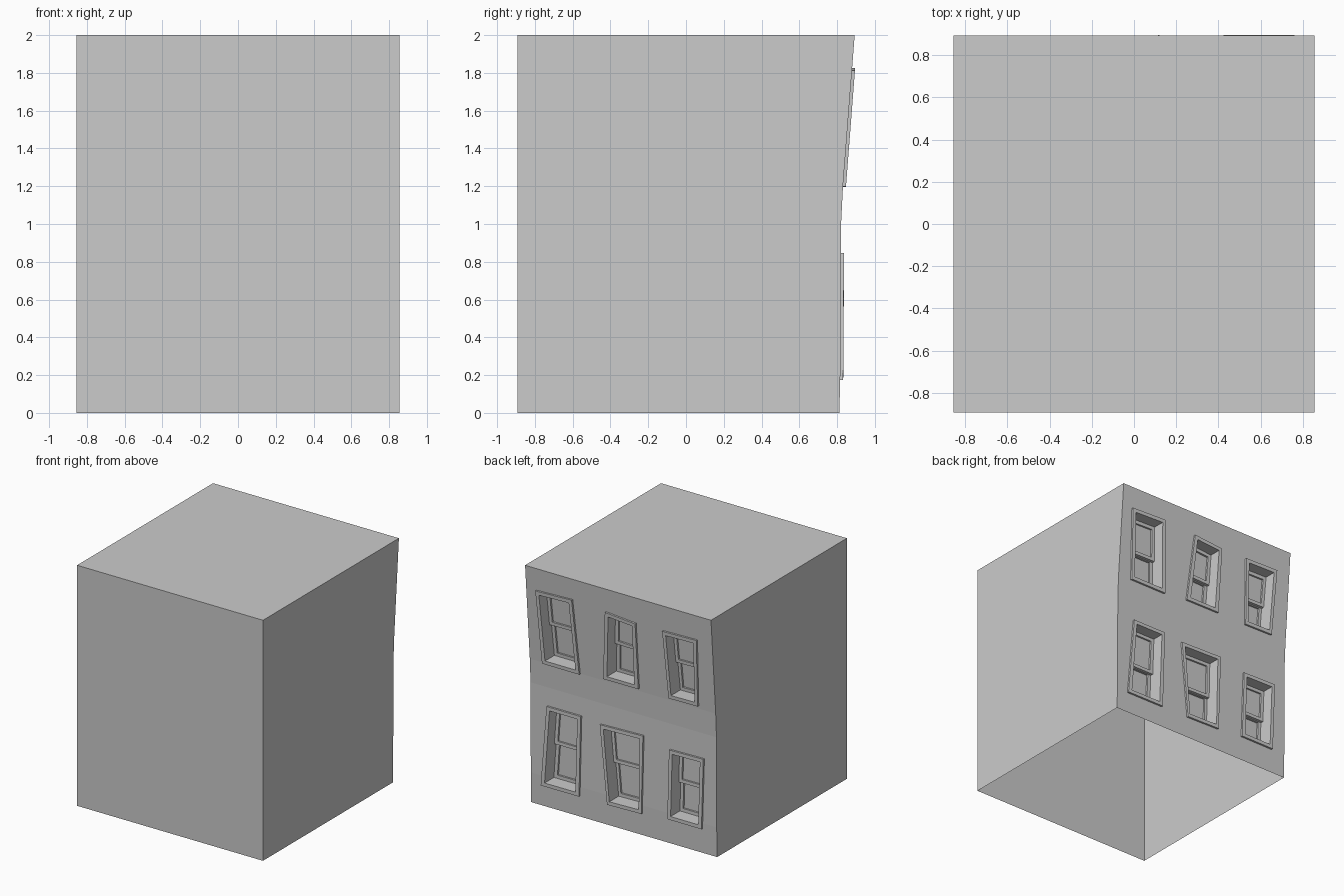
import bpy, bmesh
from mathutils import Vector

if "Cube" in bpy.data.objects:
    bpy.data.objects.remove(bpy.data.objects["Cube"])

W, D = 0.855, 0.893
# side profile of the bent facade: (z, y)
BEND = [(0, 0.812), (0.25, 0.818), (1.0, 0.821), (1.2, 0.831), (2.0, 0.893)]
# window outlines seen from behind: TL, TR, BR, BL as (x, z)
WINDOWS = [
    [(.76, 1.813), (.426, 1.825), (.39, 1.197), (.732, 1.198)],
    [(.121, 1.805), (-.156, 1.782), (-.155, 1.223), (.168, 1.221)],
    [(-.405, 1.788), (-.72, 1.795), (-.701, 1.225), (-.433, 1.221)],
    [(.698, .846), (.384, .846), (.402, .174), (.754, .173)],
    [(.208, .826), (-.189, .837), (-.171, .183), (.144, .176)],
    [(-.429, .786), (-.744, .792), (-.725, .204), (-.411, .205)],
]


def wall_y(z):
    for (z0, y0), (z1, y1) in zip(BEND, BEND[1:]):
        if z <= z1:
            return y0 + (y1 - y0) * (z - z0) / (z1 - z0)
    return BEND[-1][1]


def make_object(name, bm):
    bmesh.ops.recalc_face_normals(bm, faces=bm.faces)
    me = bpy.data.meshes.new(name)
    bm.to_mesh(me)
    bm.free()
    ob = bpy.data.objects.new(name, me)
    bpy.context.collection.objects.link(ob)
    return ob


def inset(quad, w, s0=0.0, s1=1.0):
    """Shrink quad by w; s0..s1 keeps only a height range (0 = bottom)."""
    tl, tr, br, bl = [Vector(p) for p in quad]
    a, b = w / (tr - tl).length, w / (tl - bl).length

    def at(u, v):
        return bl.lerp(br, u).lerp(tl.lerp(tr, u), v)
    lo, hi = s0 + b, s1 - b
    return [at(a, hi), at(1 - a, hi), at(1 - a, lo), at(a, lo)]


def loop(bm, quad, off):
    return [bm.verts.new((x, wall_y(z) + off, z)) for x, z in quad]


def bridge(bm, a, b):
    for i in range(4):
        j = (i + 1) % 4
        bm.faces.new((a[i], a[j], b[j], b[i]))


def prism(bm, quad, front, back):
    f, b = loop(bm, quad, front), loop(bm, quad, back)
    bridge(bm, f, b)
    bm.faces.new(f)
    bm.faces.new(b)


def ring(bm, outer, inner, front, back):
    loops = [loop(bm, outer, front), loop(bm, inner, front),
             loop(bm, inner, back), loop(bm, outer, back)]
    for i in range(4):
        bridge(bm, loops[i], loops[(i + 1) % 4])


# building shell: side profile extruded across the width
bm = bmesh.new()
outline = [(-D, 0)] + [(y, z) for z, y in BEND] + [(-D, 2)]
face = bm.faces.new([bm.verts.new((-W, y, z)) for y, z in outline])
res = bmesh.ops.extrude_face_region(bm, geom=[face])
bmesh.ops.translate(bm, vec=(2 * W, 0, 0),
                    verts=[v for v in res["geom"] if isinstance(v, bmesh.types.BMVert)])
shell = make_object("building_shell", bm)

# window recesses
bm = bmesh.new()
for q in WINDOWS:
    prism(bm, inset(q, 0.028), 0.05, -0.14)
cutter = make_object("recess_cutter", bm)
mod = shell.modifiers.new("recesses", "BOOLEAN")
mod.operation, mod.object, mod.solver = "DIFFERENCE", cutter, "EXACT"
bpy.context.view_layer.objects.active = shell
shell.select_set(True)
bpy.ops.object.modifier_apply(modifier=mod.name)
bpy.data.objects.remove(cutter)

# open underside
bm = bmesh.new()
bm.from_mesh(shell.data)
bottom = [f for f in bm.faces if all(v.co.z < 1e-4 for v in f.verts)]
bmesh.ops.delete(bm, geom=bottom, context="FACES")
bm.to_mesh(shell.data)
bm.free()

# casings and double-hung sashes
for n, q in enumerate(WINDOWS, 1):
    bm = bmesh.new()
    ring(bm, q, inset(q, 0.03), 0.016, -0.02)
    make_object(f"window_casing_{n}", bm)
    opening = inset(q, 0.028)
    for part, s0, s1, front in (("upper", 0.48, 1, -0.085), ("lower", 0, 0.52, -0.11)):
        bm = bmesh.new()
        ring(bm, inset(opening, 0, s0, s1), inset(opening, 0.028, s0, s1), front, front - 0.025)
        prism(bm, inset(opening, 0.02, s0, s1), front - 0.015, front - 0.02)
        make_object(f"{part}_sash_{n}", bm)
